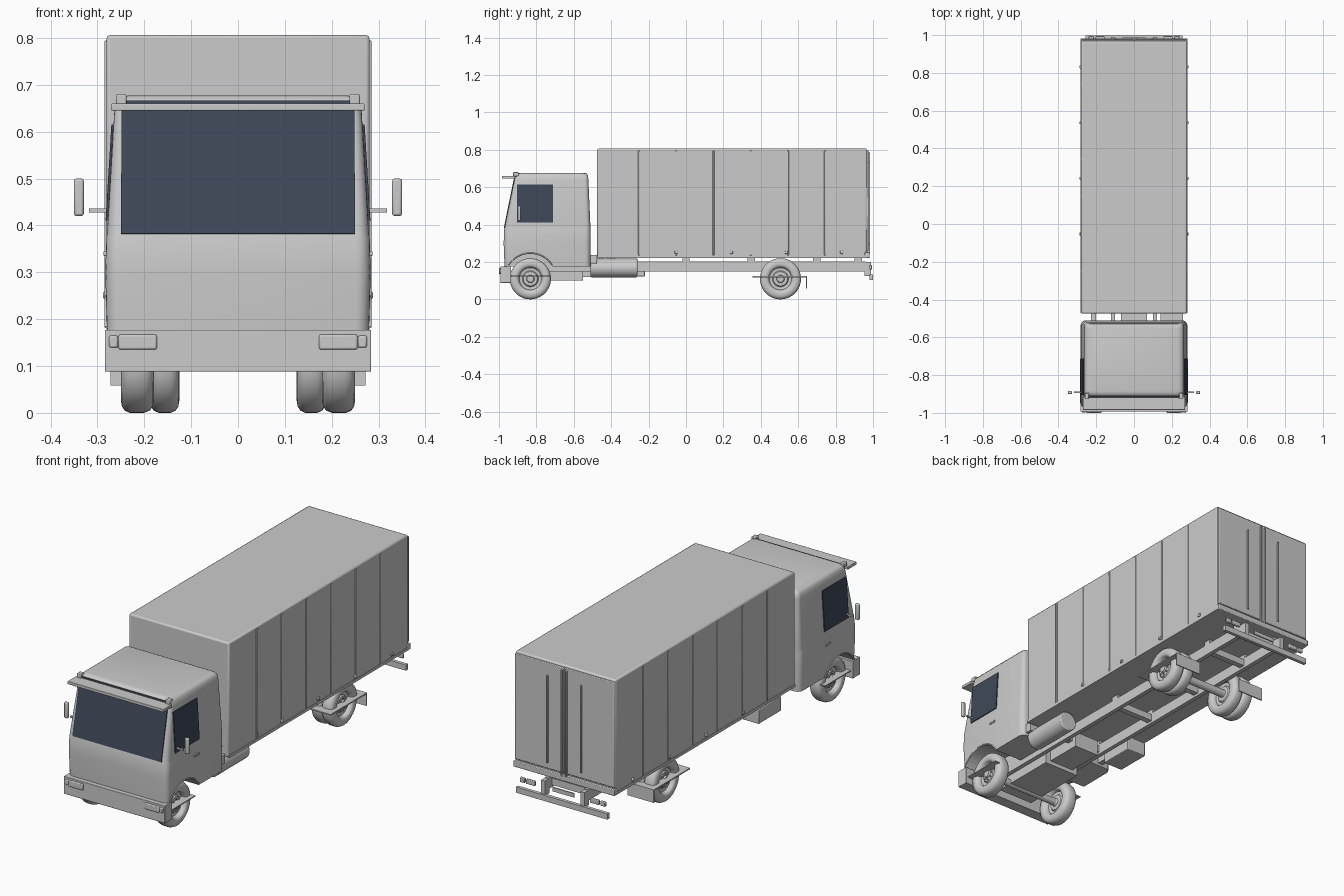
import bpy, bmesh, math
from mathutils import Vector, Matrix

if "Cube" in bpy.data.objects:
    bpy.data.objects.remove(bpy.data.objects["Cube"])


def material(name, rgb):
    m = bpy.data.materials.new(name)
    m.diffuse_color = (*rgb, 1)
    m.use_nodes = True
    m.node_tree.nodes["Principled BSDF"].inputs["Base Color"].default_value = m.diffuse_color
    return m


GREY = material("light_grey", (0.6, 0.6, 0.6))
GLASS = material("dark_glass", (0.05, 0.065, 0.097))


def finish(name, bm, mat=GREY, bevel=0.0):
    bmesh.ops.recalc_face_normals(bm, faces=bm.faces)
    me = bpy.data.meshes.new(name)
    bm.to_mesh(me)
    bm.free()
    ob = bpy.data.objects.new(name, me)
    bpy.context.collection.objects.link(ob)
    me.materials.append(mat)
    if bevel:
        b = ob.modifiers.new("bevel", 'BEVEL')
        b.width, b.segments = bevel, 2
    return ob


def box(name, x, y, z, bevel=0.0, mirror=False, mat=GREY):
    """Box from (min, max) ranges, optionally repeated on the other side."""
    bm = bmesh.new()
    for s in ((1, -1) if mirror else (1,)):
        size = [b - a for a, b in (x, y, z)]
        mid = [(a + b) / 2 for a, b in (x, y, z)]
        mid[0] *= s
        bmesh.ops.create_cube(bm, size=1, matrix=Matrix.Translation(mid) @ Matrix.Diagonal((*size, 1)))
    return finish(name, bm, mat, bevel)


def add_cylinder(bm, centre, radius, length, axis='X', segs=32):
    rot = Matrix.Rotation(math.pi / 2, 4, 'Y' if axis == 'X' else 'X')
    bmesh.ops.create_cone(bm, cap_ends=True, segments=segs, radius1=radius, radius2=radius,
                          depth=length, matrix=Matrix.Translation(centre) @ rot)


def cylinder(name, centre, radius, length, axis='X', bevel=0.0):
    bm = bmesh.new()
    add_cylinder(bm, centre, radius, length, axis)
    return finish(name, bm, GREY, bevel)


def plate(name, quad, thickness=0.008):
    """Glass pane: a quad given half its thickness to each side."""
    bm = bmesh.new()
    pts = [Vector(p) for p in quad]
    n = (pts[1] - pts[0]).cross(pts[2] - pts[0]).normalized() * thickness / 2
    a = [bm.verts.new(p + n) for p in pts]
    b = [bm.verts.new(p - n) for p in pts]
    bm.faces.new(a)
    bm.faces.new(b[::-1])
    for i in range(4):
        j = (i + 1) % 4
        bm.faces.new((a[i], b[i], b[j], a[j]))
    return finish(name, bm, GLASS)


# Cab: rounded rectangles lofted upwards (z, front y, back y, half width, corner radius)
SECTIONS = [(0.177, -0.970, -0.510, 0.280, 0.030), (0.300, -0.975, -0.510, 0.283, 0.030),
            (0.375, -0.972, -0.510, 0.281, 0.028), (0.384, -0.969, -0.511, 0.279, 0.026),
            (0.390, -0.968, -0.511, 0.279, 0.025), (0.640, -0.917, -0.522, 0.264, 0.020),
            (0.662, -0.912, -0.524, 0.260, 0.020), (0.672, -0.905, -0.530, 0.252, 0.020),
            (0.677, -0.890, -0.545, 0.235, 0.020)]
bm = bmesh.new()
rings = []
for z, y0, y1, w, r in SECTIONS:
    ring = []
    for k, (cx, cy) in enumerate(((w - r, y1 - r), (r - w, y1 - r), (r - w, y0 + r), (w - r, y0 + r))):
        for i in range(6):
            a = math.pi / 2 * (k + i / 5)
            ring.append(bm.verts.new((cx + r * math.cos(a), cy + r * math.sin(a), z)))
    rings.append(ring)
for a, b in zip(rings, rings[1:]):
    for i in range(len(a)):
        j = (i + 1) % len(a)
        bm.faces.new((a[i], a[j], b[j], b[i]))
bm.faces.new(rings[0][::-1])
bm.faces.new(rings[-1])
cab = finish("cab", bm)

# Wheel wells cut from the cab
WHEEL_Z, FRONT_Y, REAR_Y = 0.11, -0.832, 0.505
bm = bmesh.new()
for s in (1, -1):
    add_cylinder(bm, (s * 0.26, FRONT_Y, WHEEL_Z), 0.135, 0.28, segs=48)
cutter = finish("wheel_well_cutter", bm)
cutter.hide_render = True
cutter.hide_viewport = True
cut = cab.modifiers.new("wheel_wells", 'BOOLEAN')
cut.operation, cut.object, cut.solver = 'DIFFERENCE', cutter, 'EXACT'

# Arch lips
for side, s in (("right", 1), ("left", -1)):
    cu = bpy.data.curves.new("arch_lip", 'CURVE')
    cu.dimensions, cu.bevel_depth, cu.bevel_resolution = '3D', 0.004, 1
    sp = cu.splines.new('POLY')
    sp.points.add(16)
    for i, p in enumerate(sp.points):
        a = math.radians(32 + 116 * i / 16)
        p.co = (s * 0.281, FRONT_Y + 0.137 * math.cos(a), WHEEL_Z + 0.137 * math.sin(a), 1)
    cu.materials.append(GREY)
    bpy.context.collection.objects.link(bpy.data.objects.new(side + "_arch_lip", cu))

# Cab glass
plate("windshield", [(-0.25, -0.970, 0.382), (0.25, -0.970, 0.382), (0.248, -0.912, 0.666), (-0.248, -0.912, 0.666)])
for side, s in (("right", 1), ("left", -1)):
    plate(side + "_window", [(s * 0.2785, -0.904, 0.41), (s * 0.2785, -0.711, 0.41),
                             (s * 0.2662, -0.711, 0.615), (s * 0.2662, -0.904, 0.615)])

# Cab fittings
box("sun_visor", (-0.27, 0.27), (-0.984, -0.914), (0.645, 0.660), 0.002)
box("visor_brackets", (0.238, 0.260), (-0.925, -0.895), (0.658, 0.680), 0.003, True)
box("door_handles", (0.275, 0.287), (-0.755, -0.718), (0.335, 0.345), 0.002, True)
box("mirror_arms", (0.27, 0.318), (-0.895, -0.886), (0.428, 0.436), 0, True)
box("mirrors", (0.329, 0.350), (-0.900, -0.884), (0.42, 0.50), 0.005, True)
box("front_bumper", (-0.284, 0.284), (-0.993, -0.935), (0.088, 0.177), 0.002)
box("headlights", (0.173, 0.255), (-1.0, -0.985), (0.135, 0.167), 0.004, True)
box("turn_signals", (0.256, 0.275), (-0.999, -0.985), (0.139, 0.165), 0.004, True)

# Cargo body with side ribs, hooks and rear doors
box("cargo_body", (-0.281, 0.281), (-0.475, 0.968), (0.222, 0.806), 0.008)
for i in range(6):
    y = -0.251 + i * 0.199
    box("side_ribs_%d" % (i + 1), (0.275, 0.2845), (y - 0.005, y + 0.005), (0.235, 0.795), 0.002, True)
for i in range(4):
    y = -0.053 + i * 0.295
    box("side_hooks_%d" % (i + 1), (0.275, 0.288), (y - 0.008, y + 0.008), (0.243, 0.259), 0.003, True)
box("body_sill", (0.270, 0.284), (-0.472, 0.968), (0.222, 0.236), 0, True)
box("rear_doors", (0.001, 0.279), (0.960, 0.976), (0.260, 0.796), 0.003, True)
box("rear_sill", (-0.284, 0.284), (0.955, 0.982), (0.222, 0.252), 0.003)
box("inner_door_rods", (0.009, 0.017), (0.970, 0.984), (0.245, 0.785), 0.002, True)
box("outer_door_rods", (0.091, 0.099), (0.970, 0.984), (0.29, 0.735), 0.002, True)

# Chassis
box("chassis_rails", (0.10, 0.122), (-0.90, 0.96), (0.148, 0.203), 0, True)
for i, y in enumerate((-0.40, 0.0, 0.35, 0.70, 0.92)):
    box("cross_member_%d" % (i + 1), (-0.11, 0.11), (y - 0.015, y + 0.015), (0.16, 0.195))
    box("body_mounts_%d" % (i + 1), (0.10, 0.122), (y - 0.02, y + 0.02), (0.195, 0.225), 0, True)
box("engine_block", (-0.10, 0.10), (-0.90, -0.55), (0.10, 0.20))
box("gearbox", (-0.07, 0.07), (-0.55, -0.36), (0.12, 0.20))
cylinder("fuel_tank", (0.20, -0.385, 0.168), 0.05, 0.25, 'Y', 0.005)
box("battery_box", (-0.255, -0.145), (-0.40, -0.22), (0.122, 0.195), 0.003)
box("cab_support", (-0.228, -0.20), (-0.52, -0.44), (0.19, 0.236))
box("tank_bracket", (0.14, 0.26), (-0.51, -0.475), (0.19, 0.236))

# Rear bumper and lamps
box("rear_bumper", (-0.257, 0.257), (0.982, 0.999), (0.103, 0.132))
box("rear_brackets", (0.10, 0.122), (0.955, 0.990), (0.125, 0.20), 0, True)
box("tail_lamps", (0.155, 0.205), (0.980, 0.994), (0.160, 0.183), 0.003, True)
box("rear_signals", (0.213, 0.240), (0.980, 0.994), (0.160, 0.183), 0.003, True)
box("number_panel", (-0.06, 0.06), (0.980, 0.987), (0.158, 0.178))

# Wheels: turned profile of (radius, share of half width)
TYRE = [(0.064, 0.80), (0.070, 0.95), (0.082, 1.0), (0.096, 0.93), (0.105, 0.75), (0.110, 0.40)]
HUB = [(0.0, 0.78), (0.018, 0.78), (0.021, 0.52), (0.038, 0.46), (0.043, 0.25), (0.059, 0.30)]
PROFILE = [(r, h) for r, h in HUB + TYRE] + [(r, -h) for r, h in reversed(HUB + TYRE)]


def wheel(name, x, y, half):
    s = 1 if x > 0 else -1
    bm = bmesh.new()
    vs = [bm.verts.new((x + s * h * half, y, WHEEL_Z + r)) for r, h in PROFILE]
    edges = [bm.edges.new(p) for p in zip(vs, vs[1:])]
    bmesh.ops.spin(bm, geom=vs + edges, cent=(x, y, WHEEL_Z), axis=(1, 0, 0), angle=math.tau,
                   steps=40, use_duplicate=False)
    bmesh.ops.remove_doubles(bm, verts=bm.verts, dist=0.0002)
    for i in range(8):  # lug nuts
        a = math.tau * i / 8
        add_cylinder(bm, (x + s * half * 0.5, y + 0.030 * math.cos(a), WHEEL_Z + 0.030 * math.sin(a)),
                     0.004, 0.012, segs=6)
    finish(name, bm)


for side, s in (("right", 1), ("left", -1)):
    wheel("front_wheel_" + side, s * 0.2145, FRONT_Y, 0.0355)
    wheel("rear_outer_wheel_" + side, s * 0.2175, REAR_Y, 0.0325)
    wheel("rear_inner_wheel_" + side, s * 0.1565, REAR_Y, 0.0315)
cylinder("front_axle", (0, FRONT_Y, WHEEL_Z), 0.018, 0.42)
cylinder("rear_axle", (0, REAR_Y, WHEEL_Z), 0.02, 0.42)

# Mudguard plates and flaps
box("front_guard_plates", (0.21, 0.272), (-0.935, -0.73), (0.122, 0.127), 0, True)
box("rear_guard_plates", (0.16, 0.272), (0.355, 0.645), (0.118, 0.124), 0, True)
box("rear_mudflaps", (0.125, 0.272), (0.642, 0.648), (0.058, 0.124), 0, True)

# Smooth shading with sharp edges kept
for ob in bpy.context.scene.objects:
    if ob.type == 'MESH' and not ob.hide_viewport:
        ob.select_set(True)
        bpy.context.view_layer.objects.active = ob
bpy.ops.object.shade_smooth_by_angle(angle=math.radians(35))
